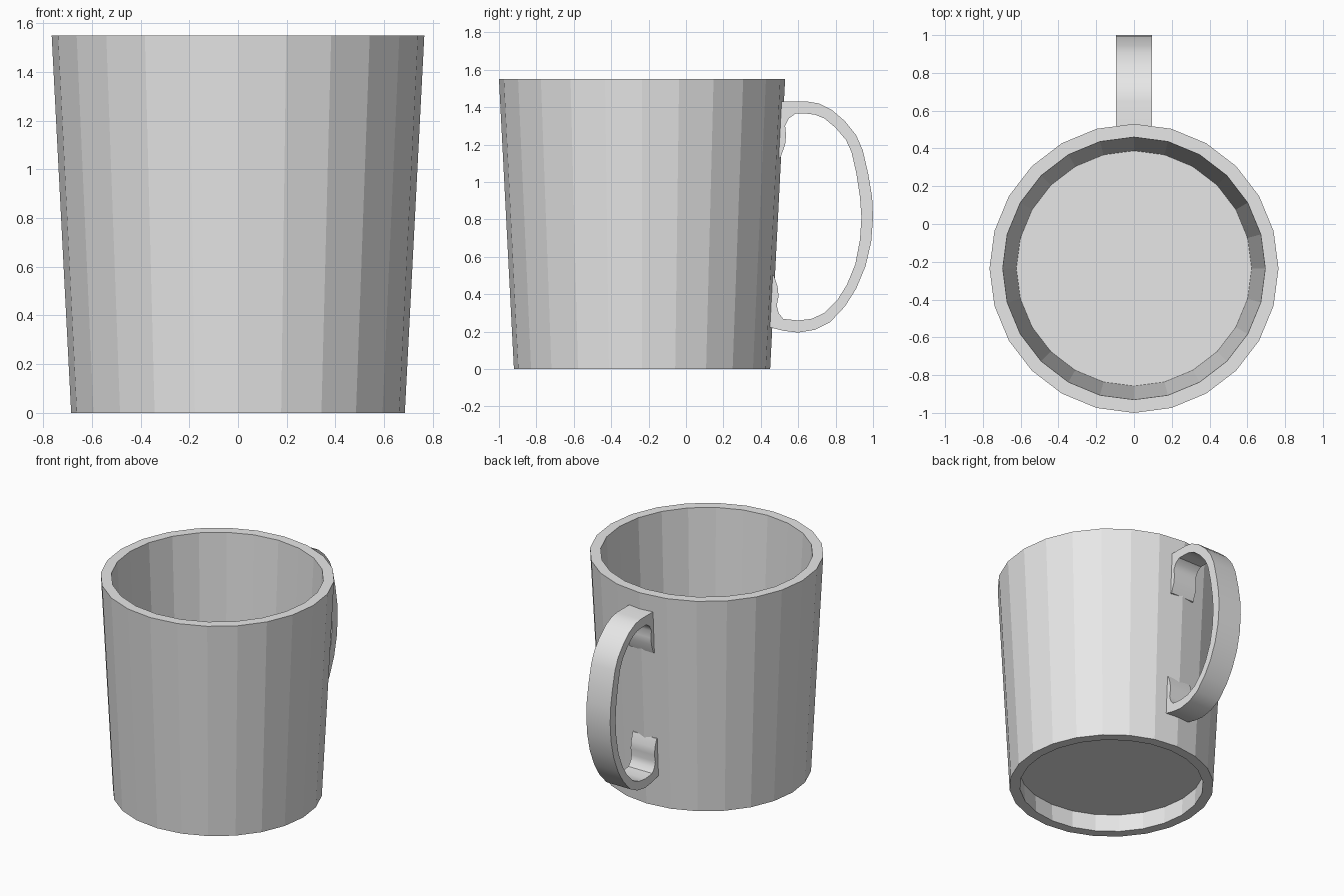
import bpy
import bmesh
from math import cos, sin, tau

cube = bpy.data.objects.get("Cube")
if cube:
    bpy.data.objects.remove(cube, do_unlink=True)

GREY = (0.8, 0.8, 0.8, 1)
CENTRE_Y = -0.235
SIDES = 24

grey = bpy.data.materials.new("plain_grey")
grey.use_nodes = True
grey.diffuse_color = GREY
grey.node_tree.nodes["Principled BSDF"].inputs["Base Color"].default_value = GREY


def finish(name, bm):
    bmesh.ops.recalc_face_normals(bm, faces=bm.faces)
    mesh = bpy.data.meshes.new(name)
    bm.to_mesh(mesh)
    bm.free()
    mesh.materials.append(grey)
    obj = bpy.data.objects.new(name, mesh)
    bpy.context.collection.objects.link(obj)
    return obj


def ring(bm, radius, z, sides):
    return [bm.verts.new((radius * cos(tau * i / sides),
                          CENTRE_Y + radius * sin(tau * i / sides), z))
            for i in range(sides)]


def bridge(bm, a, b):
    for i in range(len(a)):
        j = (i + 1) % len(a)
        bm.faces.new((a[i], a[j], b[j], b[i]))


# Tapered cup wall, open at both ends
bm = bmesh.new()
section = [(0.685, 0), (0.765, 1.55), (0.695, 1.55), (0.615, 0)]
rings = [ring(bm, r, z, SIDES) for r, z in section]
for k in range(len(rings)):
    bridge(bm, rings[k], rings[(k + 1) % len(rings)])
finish("cup_wall", bm)

# Floor, raised above the foot of the wall
bm = bmesh.new()
low, high = ring(bm, 0.622, 0.13, 48), ring(bm, 0.622, 0.15, 48)
bridge(bm, low, high)
bm.faces.new(low)
bm.faces.new(high)
finish("cup_floor", bm)

# Handle: side outline (y, z) extruded across x
outer = [(0.48, 1.43), (0.65, 1.43), (0.71, 1.42), (0.78, 1.385), (0.85, 1.325),
         (0.91, 1.25), (0.945, 1.17), (0.975, 1.04), (0.995, 0.92), (1.0, 0.81),
         (0.99, 0.68), (0.96, 0.55), (0.91, 0.43), (0.85, 0.335), (0.77, 0.25),
         (0.69, 0.21), (0.6, 0.195), (0.52, 0.205), (0.42, 0.23)]
inner = [(0.43, 0.51), (0.47, 0.5), (0.49, 0.44), (0.495, 0.39), (0.485, 0.34),
         (0.495, 0.3), (0.52, 0.268), (0.6, 0.26), (0.67, 0.268), (0.74, 0.3),
         (0.81, 0.37), (0.86, 0.45), (0.905, 0.56), (0.93, 0.69), (0.938, 0.81),
         (0.93, 0.92), (0.91, 1.05), (0.885, 1.16), (0.855, 1.225), (0.8, 1.29),
         (0.74, 1.34), (0.69, 1.36), (0.65, 1.365), (0.585, 1.365), (0.55, 1.34),
         (0.53, 1.3), (0.535, 1.25), (0.53, 1.2), (0.505, 1.13), (0.47, 1.12)]
bm = bmesh.new()
sides = [[bm.verts.new((x, y, z)) for y, z in outer + inner] for x in (-0.095, 0.095)]
bridge(bm, *sides)
for side in sides:
    bm.faces.new(side)
handle = finish("handle", bm)
bpy.ops.object.select_all(action="DESELECT")
handle.select_set(True)
bpy.context.view_layer.objects.active = handle
bpy.ops.object.shade_smooth_by_angle(angle=0.6)
